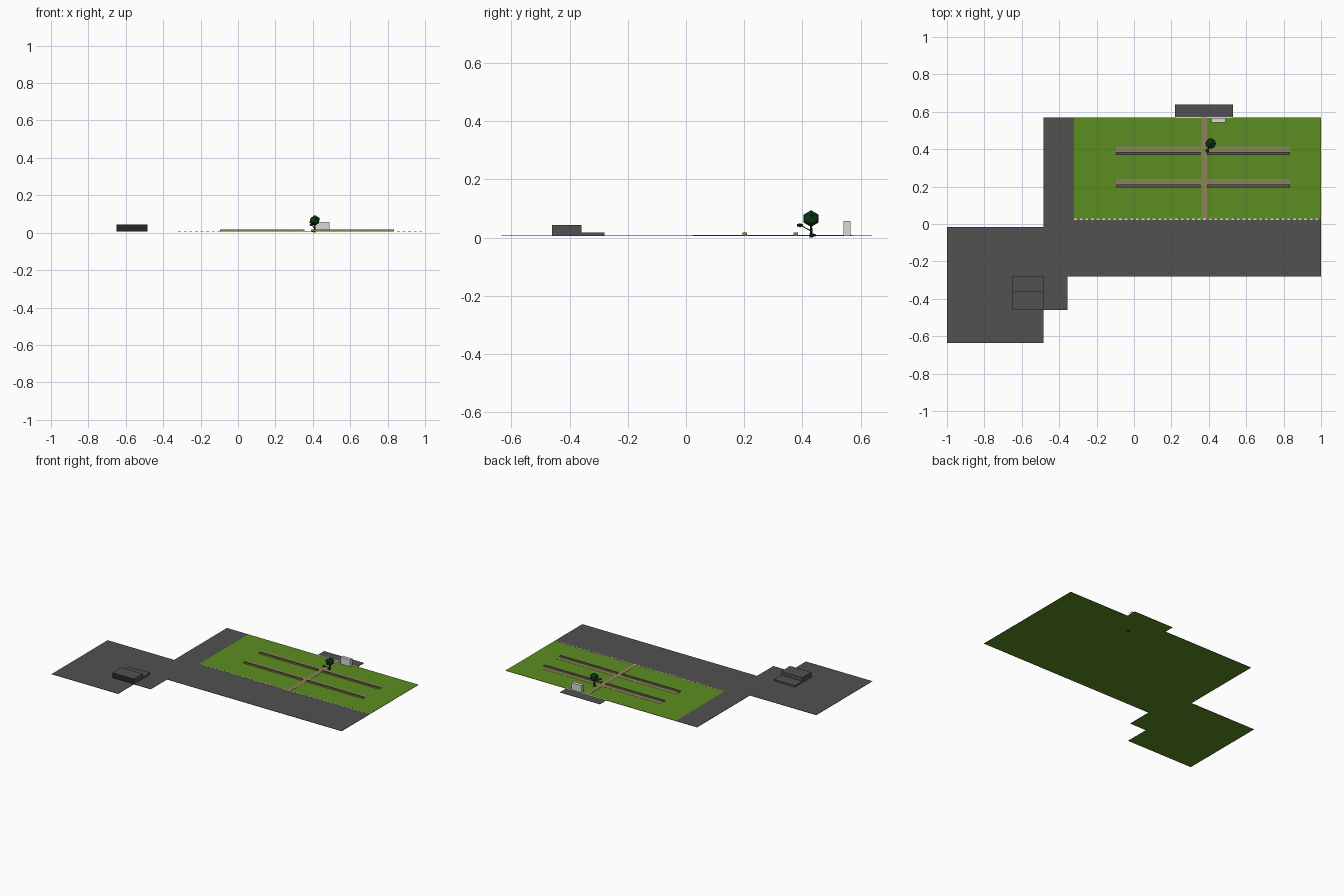
import bpy
import bmesh
from mathutils import Vector

cube = bpy.data.objects.get("Cube")
if cube:
    bpy.data.objects.remove(cube, do_unlink=True)


def material(name, r, g, b):
    m = bpy.data.materials.new(name)
    m.use_nodes = True
    m.diffuse_color = (r, g, b, 1)
    m.node_tree.nodes["Principled BSDF"].inputs["Base Color"].default_value = (r, g, b, 1)
    return m


grass = material("grass green", 0.107, 0.27, 0.015)
asphalt = material("asphalt grey", 0.082, 0.082, 0.082)
dark = material("dark grey", 0.02, 0.02, 0.02)
tan = material("path tan", 0.26, 0.23, 0.1)
olive = material("kerb olive", 0.24, 0.25, 0.07)
white = material("white", 0.7, 0.7, 0.7)
leaf = material("leaf green", 0.004, 0.045, 0.008)
bark = material("bark brown", 0.02, 0.013, 0.008)


def add_object(name, bm, *mats):
    mesh = bpy.data.meshes.new(name)
    bm.to_mesh(mesh)
    bm.free()
    for m in mats:
        mesh.materials.append(m)
    obj = bpy.data.objects.new(name, mesh)
    bpy.context.collection.objects.link(obj)
    return obj


def box(name, x, y, z, *mats, rule=None):
    """Box from (min, max) pairs; rule picks a material from the face normal."""
    bm = bmesh.new()
    bmesh.ops.create_cube(bm, size=1)
    for v in bm.verts:
        v.co = [r[0] if c < 0 else r[1] for c, r in zip(v.co, (x, y, z))]
    bm.normal_update()
    if rule:
        for f in bm.faces:
            f.material_index = rule(f.normal)
    return add_object(name, bm, *mats)


def blob(name, centre, size, mat):
    bm = bmesh.new()
    bmesh.ops.create_icosphere(bm, subdivisions=1, radius=1)
    for v in bm.verts:
        v.co = Vector(centre) + v.co * Vector(size)
    return add_object(name, bm, mat)


def branch(name, start, end, radius):
    a, b = Vector(start), Vector(end)
    bm = bmesh.new()
    bmesh.ops.create_cone(bm, cap_ends=True, segments=6, radius1=radius,
                          radius2=radius * 0.7, depth=(b - a).length)
    turn = (b - a).to_track_quat("Z", "Y")
    for v in bm.verts:
        v.co = turn @ v.co + (a + b) / 2
    return add_object(name, bm, bark)


# Ground: green base under every area, with paving or lawn on top
TOP = 0.0075
areas = {
    "car_park": ((-1, -0.485), (-0.635, -0.015), asphalt),
    "side_road": ((-0.485, -0.32), (0.025, 0.57), asphalt),
    "main_road": ((-0.485, 1), (-0.28, 0.025), asphalt),
    "ramp_apron": ((-0.485, -0.355), (-0.46, -0.28), asphalt),
    "back_plaza": ((0.22, 0.53), (0.57, 0.64), asphalt),
    "lawn": ((-0.32, 1), (0.025, 0.57), grass),
}
for name, (x, y, top_mat) in areas.items():
    box(name, x, y, (0.0055, TOP), grass, top_mat, rule=lambda n: int(n.z > -0.5))

# Stepped structure in the car park, with a dark open front
front_dark = lambda n: int(n.y < -0.5)
box("ramp_block_high", (-0.65, -0.485), (-0.46, -0.36), (TOP, 0.043),
    asphalt, dark, rule=front_dark)
box("ramp_block_low", (-0.65, -0.485), (-0.36, -0.28), (TOP, 0.018),
    asphalt, dark, rule=front_dark)

# Paths crossing the lawn
box("centre_path", (0.36, 0.39), (0.025, 0.57), (TOP, TOP + 0.001), tan)
for row, y in (("front", 0.195), ("back", 0.37)):
    box(row + "_path", (-0.095, 0.835), (y + 0.015, y + 0.045), (TOP, TOP + 0.001), tan)
    for side, x in (("right", (-0.095, 0.355)), ("left", (0.39, 0.835))):
        box(f"{row}_kerb_{side}", x, (y, y + 0.015), (TOP, 0.017),
            olive, asphalt, rule=lambda n: int(n.z > 0.5))

# Dashed white line along the lawn edge
step = 0.03
for i in range(44):
    x = -0.32 + i * step
    box("edge_dash", (x, x + step / 2), (0.022, 0.03), (TOP, TOP + 0.0015), white)
box("plaza_edge", (0.22, 0.53), (0.567, 0.573), (TOP, TOP + 0.001), white)

# White block by the plaza
box("white_block", (0.415, 0.49), (0.542, 0.566), (TOP, 0.056), white)

# Tree
branch("tree_trunk", (0.41, 0.43, 0), (0.41, 0.43, 0.05), 0.005)
branch("tree_branch", (0.41, 0.43, 0.022), (0.393, 0.395, 0.042), 0.002)
blob("tree_crown", (0.41, 0.43, 0.065), (0.031, 0.031, 0.029), leaf)
blob("branch_leaves", (0.392, 0.392, 0.042), (0.011, 0.013, 0.007), leaf)
blob("base_leaves", (0.402, 0.437, 0.008), (0.011, 0.012, 0.006), leaf)
